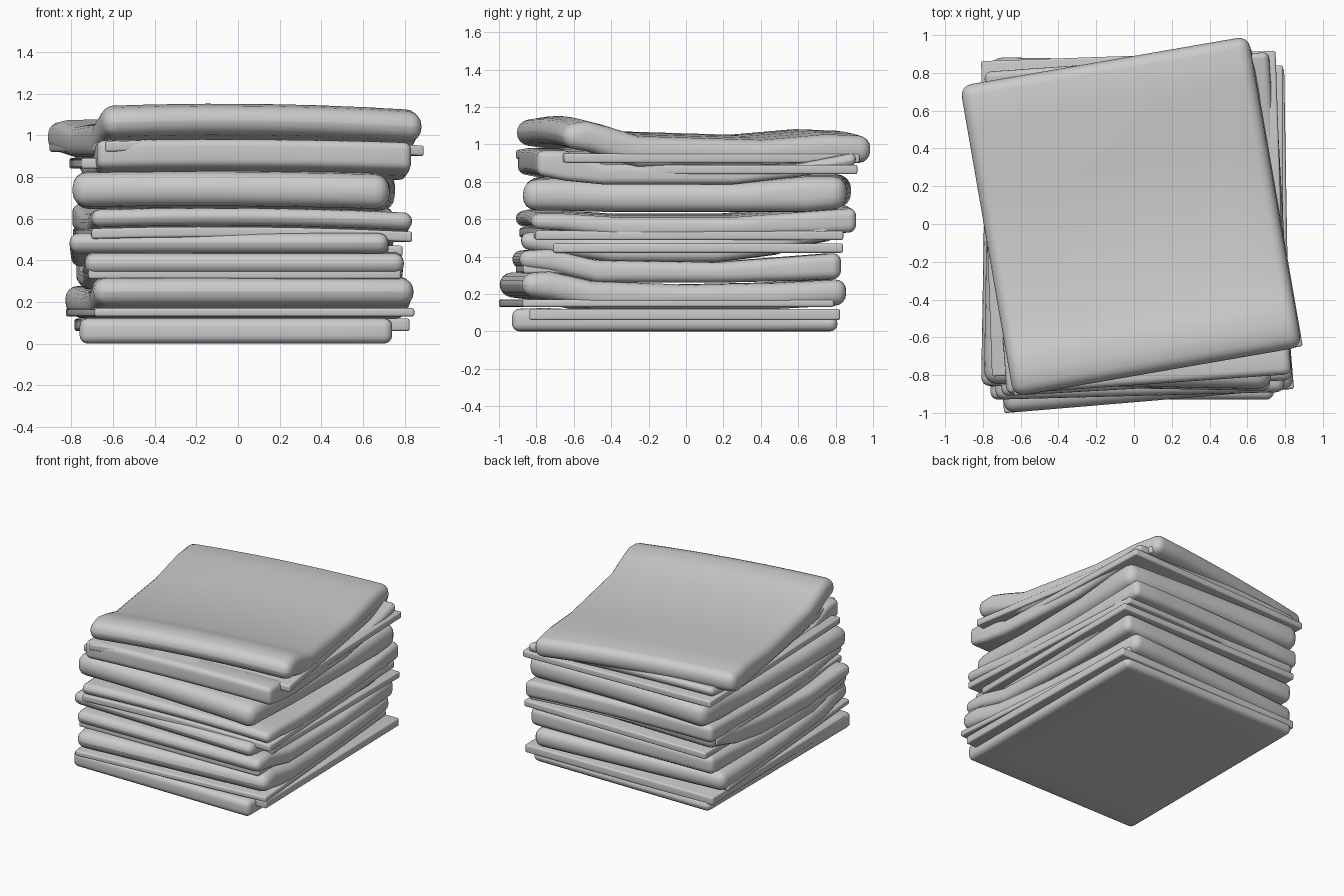
import bpy, bmesh, math
from mathutils import Matrix, Vector

cube = bpy.data.objects.get("Cube")
if cube:
    bpy.data.objects.remove(cube, do_unlink=True)

cloth = bpy.data.materials.new("grey cloth")
cloth.use_nodes = True
cloth.diffuse_color = (0.6, 0.6, 0.6, 1)
bsdf = cloth.node_tree.nodes["Principled BSDF"]
bsdf.inputs["Base Color"].default_value = (0.6, 0.6, 0.6, 1)
bsdf.inputs["Roughness"].default_value = 0.9


def slab(name, centre, turn, width, stations, sag=0.0, bevel=0.05, columns=6):
    """Folded cloth: y/bottom/top stations swept across x, with soft rims."""
    bm = bmesh.new()
    loops = []
    for i in range(columns + 1):
        t = i / columns - 0.5
        drop = sag * (4 * t * t + t)
        outline = [(y, lo) for y, lo, hi in stations]
        outline += [(y, hi) for y, lo, hi in reversed(stations)]
        loops.append([bm.verts.new((t * width, y, z - drop)) for y, z in outline])
    n = len(loops[0])
    for a, b in zip(loops, loops[1:]):
        for k in range(n):
            bm.faces.new((a[k], a[(k + 1) % n], b[(k + 1) % n], b[k]))
    # End walls as strips so they follow the wavy profile
    for loop in (loops[0], loops[-1]):
        for k in range(len(stations) - 1):
            bm.faces.new((loop[k], loop[k + 1], loop[n - 2 - k], loop[n - 1 - k]))
    bmesh.ops.recalc_face_normals(bm, faces=bm.faces)
    rims = [e for e in bm.edges if e.calc_face_angle(0) > math.radians(55)]
    bmesh.ops.bevel(bm, geom=rims, offset=bevel, segments=4, profile=0.5,
                    affect='EDGES', clamp_overlap=True)
    bm.transform(Matrix.Translation(Vector((*centre, 0)))
                 @ Matrix.Rotation(math.radians(turn), 4, 'Z'))
    mesh = bpy.data.meshes.new(name)
    bm.to_mesh(mesh)
    bm.free()
    mesh.materials.append(cloth)
    obj = bpy.data.objects.new(name, mesh)
    bpy.context.collection.objects.link(obj)
    bpy.ops.object.select_all(action='DESELECT')
    obj.select_set(True)
    bpy.context.view_layer.objects.active = obj
    bpy.ops.object.shade_smooth_by_angle(angle=math.radians(40))


def flap(name, centre, turn, width, front, back, low, high, sag=0.0):
    """Thin loose layer showing below a fold."""
    mid = (front + back) / 2
    slab(name, centre, turn, width,
         [(front, low, high), (mid, low, high), (back, low, high)], sag, 0.012)


# Cloths from the bottom up
slab("bottom_cloth", (-0.01, -0.05), 0, 1.5,
     [(-.88, 0, .12), (-.7, 0, .125), (-.4, 0, .11), (.5, 0, .11), (.86, 0, .08)])
flap("bottom_cloth_flap", (0.02, -0.05), 1, 1.58, -.8, .86, .06, .12)

slab("second_cloth", (.007, -.07), 4.8, 1.54,
     [(-.87, .19, .31), (-.72, .17, .32), (-.5, .12, .27), (0, .12, .25),
      (.5, .12, .26), (.87, .14, .28)], bevel=.06)
flap("second_cloth_flap", (.007, -.07), 4.8, 1.54, -.87, .8, .13, .17)

slab("third_cloth", (.01, -.05), 1.5, 1.53,
     [(-.86, .34, .43), (-.7, .32, .44), (-.45, .26, .38), (.2, .26, .37),
      (.6, .27, .40), (.86, .28, .42)])
flap("third_cloth_flap", (.01, -.05), 1.5, 1.5, -.84, .8, .31, .36)

slab("fourth_cloth", (-.03, -.03), -1, 1.53,
     [(-.84, .44, .53), (-.7, .42, .53), (-.35, .37, .50), (.2, .37, .52),
      (.5, .41, .55), (.66, .46, .60), (.82, .49, .60)], bevel=.06)
flap("fourth_cloth_flap", (.02, -.01), 0, 1.54, -.7, .85, .42, .47)

slab("fifth_cloth", (.02, 0), 3.2, 1.54,
     [(-.87, .57, .65), (-.7, .56, .65), (-.4, .52, .63), (.2, .53, .63),
      (.6, .54, .66), (.87, .55, .68)], sag=.015)
flap("fifth_cloth_flap", (.02, 0), 3.2, 1.54, -.85, .8, .51, .56, .015)

slab("sixth_cloth", (-.02, 0), -1, 1.52,
     [(-.86, .66, .82), (-.7, .66, .83), (-.35, .65, .81), (.3, .65, .81),
      (.65, .65, .84), (.87, .67, .84)], sag=.01, bevel=.07)

slab("seventh_cloth", (.02, 0), 4, 1.51,
     [(-.85, .85, .98), (-.7, .82, .98), (-.5, .80, .91), (.2, .80, .90),
      (.55, .84, .91), (.86, .90, .97)], sag=.01)
flap("seventh_cloth_flap", (0, .02), 2, 1.56, -.8, .87, .84, .89)

slab("top_cloth", (-.015, .035), 9.8, 1.55,
     [(-.83, 1.01, 1.13), (-.70, .99, 1.15), (-.58, .95, 1.12), (-.42, .90, 1.07),
      (.25, .90, 1.05), (.6, .92, 1.08), (.84, .93, 1.07)], sag=.02, bevel=.06)
flap("top_cloth_flap", (-.01, .03), 9.8, 1.55, -.82, .78, .93, .98, .02)
